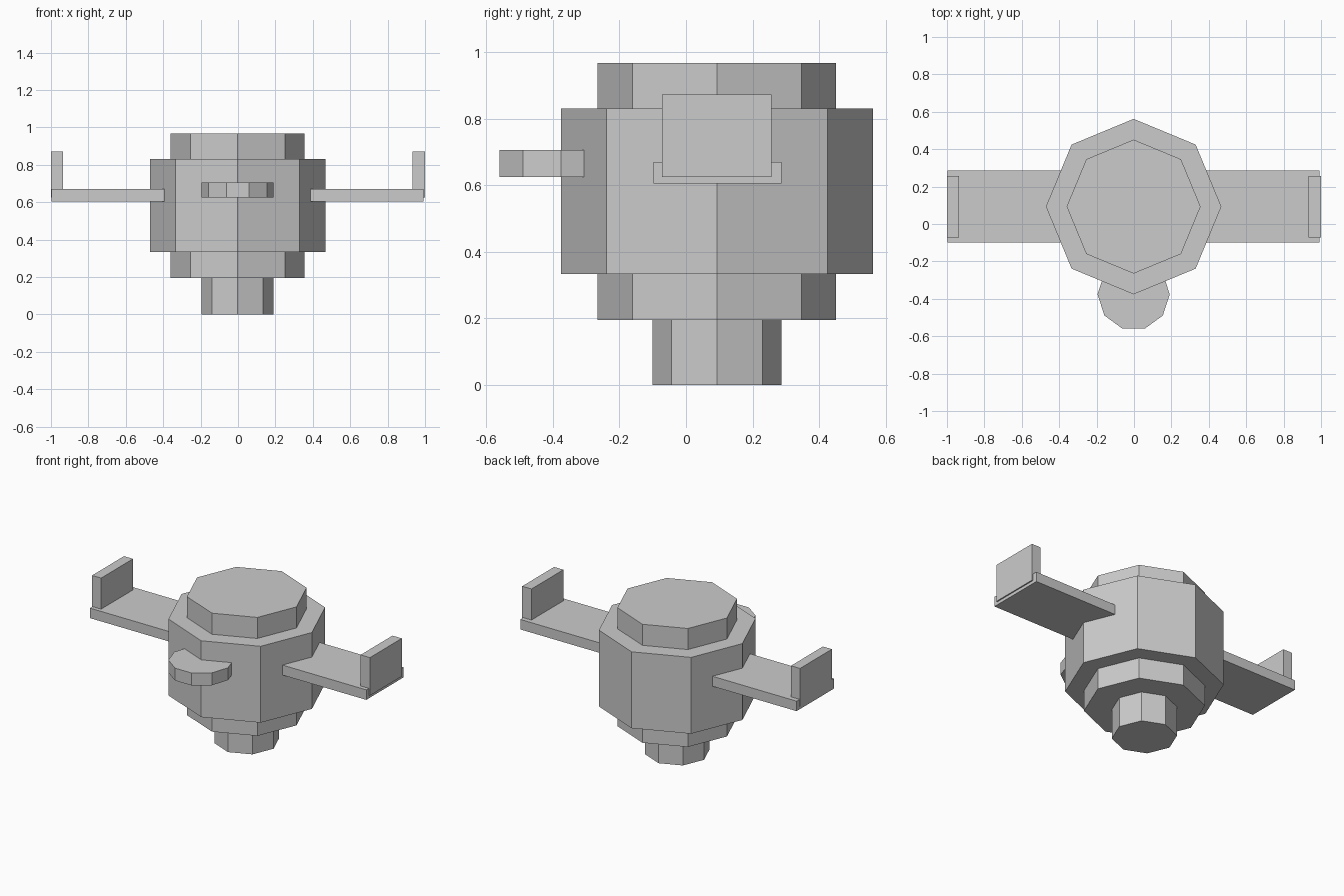
import bpy, math

cube = bpy.data.objects.get("Cube")
if cube:
    bpy.data.objects.remove(cube, do_unlink=True)

# Single plain grey material
grey = bpy.data.materials.new("light_grey")
grey.use_nodes = True
colour = (0.6, 0.6, 0.6, 1)
grey.diffuse_color = colour
grey.node_tree.nodes["Principled BSDF"].inputs["Base Color"].default_value = colour

AXIS_Y = 0.093  # depth of the body's vertical axis


def finish(name):
    obj = bpy.context.object
    obj.name = name
    obj.data.materials.append(grey)
    return obj


def prism(name, sides, radius, y, z0, z1, turn=0):
    bpy.ops.mesh.primitive_cylinder_add(
        vertices=sides, radius=radius, depth=z1 - z0,
        location=(-0.002, y, (z0 + z1) / 2), rotation=(0, 0, turn))
    return finish(name)


def box(name, x, y, z):
    bpy.ops.mesh.primitive_cube_add(
        size=1, location=[sum(r) / 2 for r in (x, y, z)])
    obj = finish(name)
    obj.scale = [b - a for a, b in (x, y, z)]
    return obj


# Stacked octagonal body
prism("base_stem", 8, 0.193, AXIS_Y, 0, 0.2)
prism("body_core", 8, 0.358, AXIS_Y, 0.196, 0.967)
prism("body_drum", 8, 0.469, AXIS_Y, 0.333, 0.83)

# Ten-sided disc half sunk into the front
prism("front_disc", 10, 0.193, -0.376, 0.625, 0.706, math.pi / 10)

# Flat cross arm running through the body
box("cross_arm", (-0.997, 0.992), (-0.098, 0.287), (0.605, 0.67))

# Upright plates at the arm ends
for side, x in (("right", (-1, -0.935)), ("left", (0.933, 1))):
    box(side + "_end_plate", x, (-0.072, 0.256), (0.625, 0.872))
